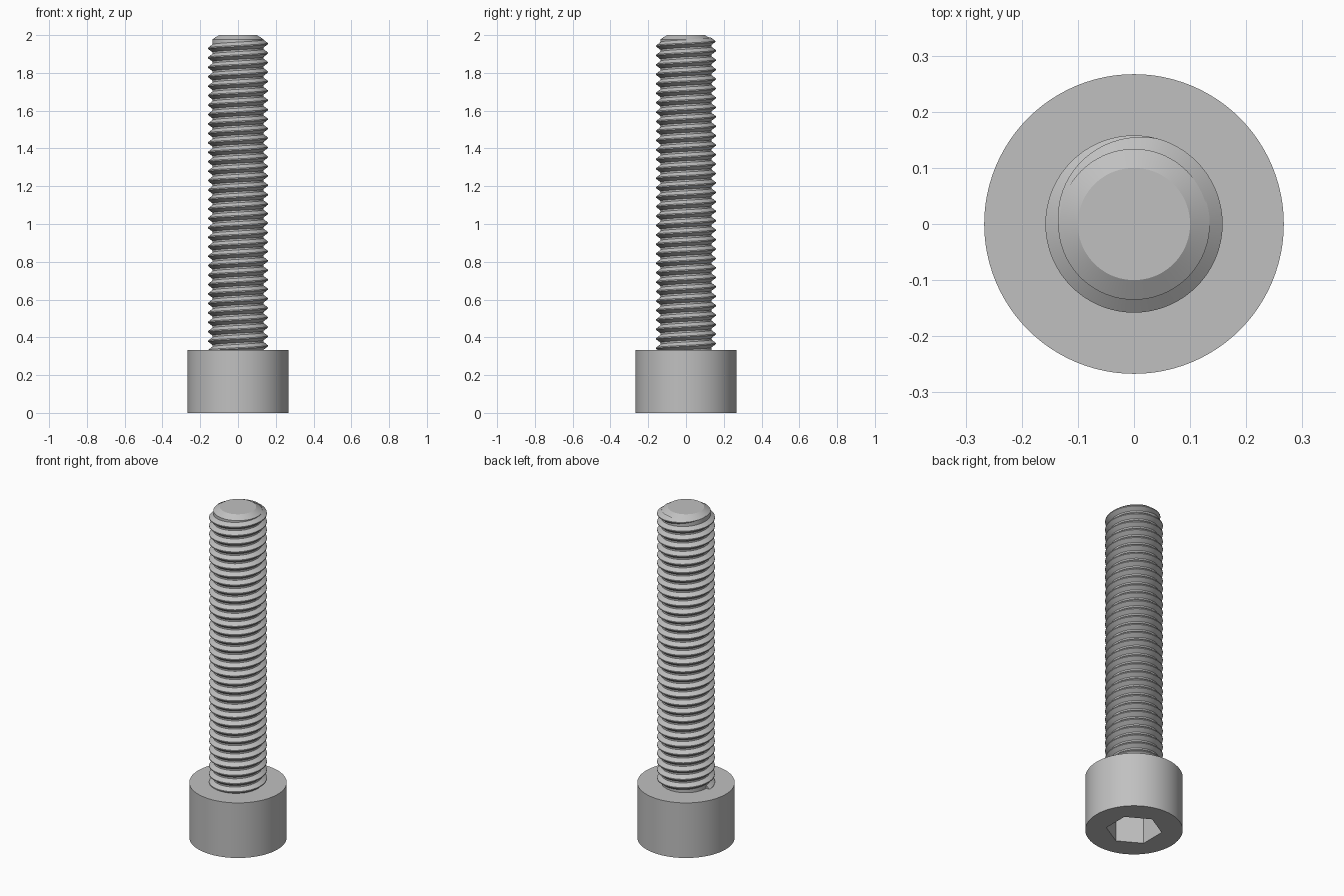
import bpy, bmesh
from math import sin, cos, pi, radians

if "Cube" in bpy.data.objects:
    bpy.data.objects.remove(bpy.data.objects["Cube"], do_unlink=True)

HEAD_R, HEAD_H = 0.267, 0.333
CORE_R, CREST_R = 0.135, 0.158
PITCH = 0.05

steel = bpy.data.materials.new("grey_steel")
steel.use_nodes = True
grey = (0.53, 0.53, 0.53, 1)
steel.diffuse_color = grey
steel.node_tree.nodes["Principled BSDF"].inputs["Base Color"].default_value = grey


def smooth(ob, angle=30):
    bpy.ops.object.select_all(action='DESELECT')
    ob.select_set(True)
    bpy.context.view_layer.objects.active = ob
    bpy.ops.object.shade_smooth_by_angle(angle=radians(angle))


def cylinder(name, sides, radius, z0, z1):
    bpy.ops.mesh.primitive_cylinder_add(vertices=sides, radius=radius, depth=z1 - z0,
                                        location=(0, 0, (z0 + z1) / 2))
    ob = bpy.context.object
    ob.name = name
    ob.data.materials.append(steel)
    return ob


def finish(name, bm):
    bmesh.ops.recalc_face_normals(bm, faces=bm.faces)
    mesh = bpy.data.meshes.new(name)
    bm.to_mesh(mesh)
    bm.free()
    mesh.materials.append(steel)
    ob = bpy.data.objects.new(name, mesh)
    bpy.context.collection.objects.link(ob)
    return ob


# Cylindrical head with a hexagonal socket cut into its underside
head = cylinder("head", 96, HEAD_R, 0, HEAD_H)
cutter = cylinder("socket_cutter", 6, 0.154, -0.1, 0.167)
cutter.hide_render = True
cut = head.modifiers.new("socket", 'BOOLEAN')
cut.operation, cut.solver, cut.object = 'DIFFERENCE', 'EXACT', cutter
bpy.context.view_layer.objects.active = head
bpy.ops.object.modifier_apply(modifier=cut.name)
bpy.data.objects.remove(cutter, do_unlink=True)
smooth(head)

# Shank core, turned from a profile with a chamfered tip
bm = bmesh.new()
profile = [(0, HEAD_H - 0.03), (CORE_R, HEAD_H - 0.03), (CORE_R, 1.978), (0.1, 2), (0, 2)]
points = [bm.verts.new((r, 0, z)) for r, z in profile]
edges = [bm.edges.new(pair) for pair in zip(points, points[1:])]
bmesh.ops.spin(bm, geom=points + edges, axis=(0, 0, 1), cent=(0, 0, 0),
               angle=2 * pi, steps=96)
bmesh.ops.remove_doubles(bm, verts=bm.verts, dist=1e-5)
smooth(finish("shank_core", bm), 25)

# Right-handed helical thread that runs out into the core at the tip
STEPS, TURNS = 72, 33
END = pi
FADE = radians(105)
bm = bmesh.new()
rings = []
for i in range(STEPS * TURNS + 1):
    a = END - 2 * pi * (TURNS - i / STEPS)
    z = 1.955 + PITCH * a / (2 * pi)
    k = max(0.02, min(1, (END - a) / FADE))
    crest = CORE_R + (CREST_R - CORE_R) * k
    section = [(CORE_R - 0.002, -0.022), (crest, -0.003), (crest, 0.003), (CORE_R - 0.002, 0.022)]
    rings.append([bm.verts.new((r * cos(a), r * sin(a), z + dz * k)) for r, dz in section])
for low, high in zip(rings, rings[1:]):
    for j in range(4):
        n = (j + 1) % 4
        bm.faces.new((low[j], high[j], high[n], low[n]))
bm.faces.new(rings[0])
bm.faces.new(rings[-1])
smooth(finish("thread", bm), 25)
